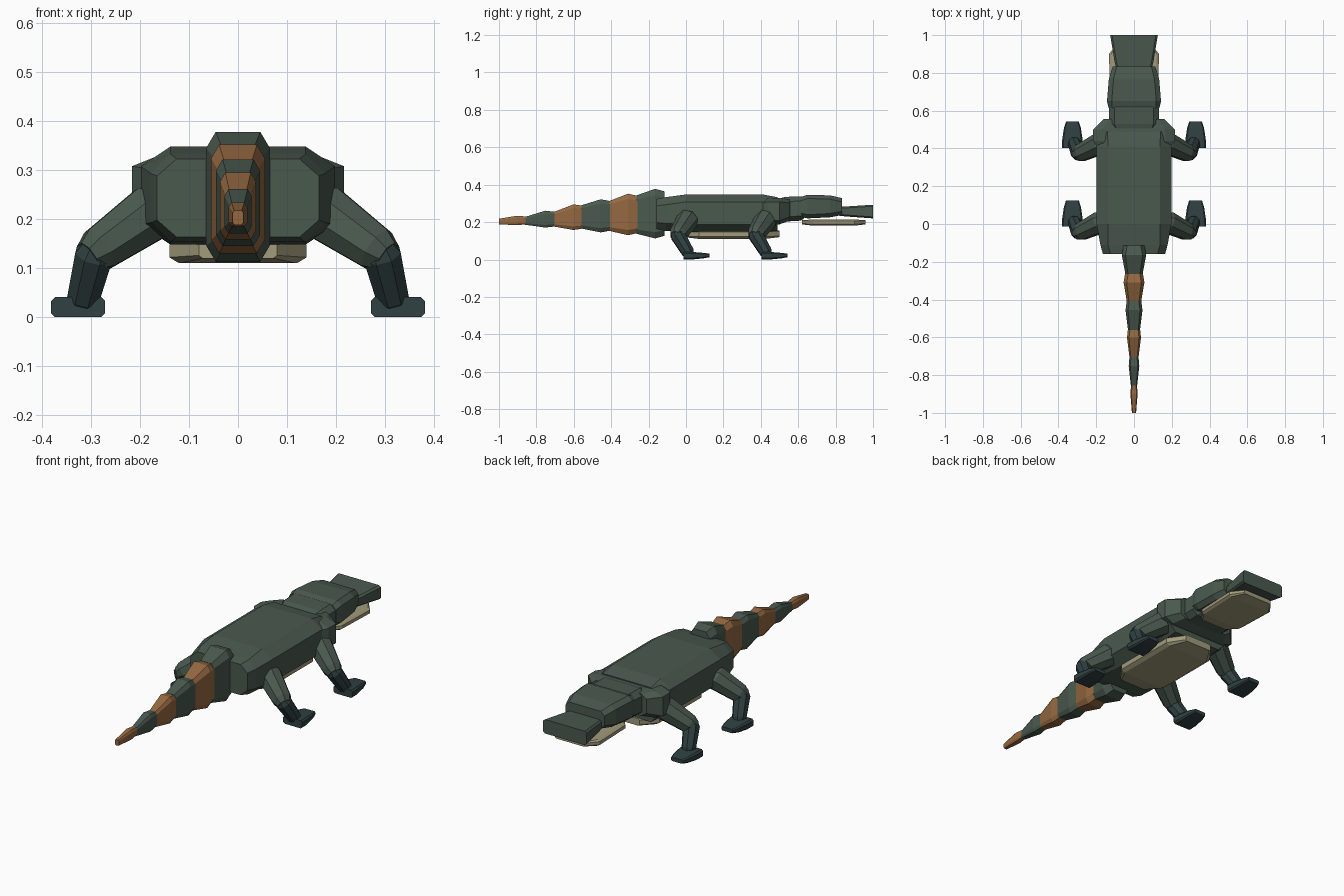
import bpy, bmesh, math
from mathutils import Vector


def material(name, rgb):
    m = bpy.data.materials.new(name)
    m.diffuse_color = (*rgb, 1)
    return m


GREEN = material("moss green", (0.068, 0.100, 0.076))
ORANGE = material("rust orange", (0.30, 0.140, 0.053))
CREAM = material("pale cream", (0.36, 0.325, 0.20))
TEAL = material("dark teal", (0.030, 0.052, 0.055))


def loft(name, rings, mat):
    """Skin a row of equal-sized rings, cap both ends."""
    bm = bmesh.new()
    vs = [[bm.verts.new(p) for p in r] for r in rings]
    n = len(vs[0])
    for a, b in zip(vs, vs[1:]):
        for i in range(n):
            j = (i + 1) % n
            bm.faces.new((a[i], a[j], b[j], b[i]))
    bm.faces.new(vs[0])
    bm.faces.new(vs[-1])
    bmesh.ops.recalc_face_normals(bm, faces=bm.faces[:])
    me = bpy.data.meshes.new(name)
    bm.to_mesh(me)
    bm.free()
    me.materials.append(mat)
    ob = bpy.data.objects.new(name, me)
    bpy.context.collection.objects.link(ob)
    return ob


def octagon(y, w, lo, hi, cx, cz, x0=0):
    """Chamfered rectangle across y: half width w, corner cuts cx, cz."""
    pts = [(w, lo + cz), (w, hi - cz), (w - cx, hi), (cx - w, hi),
           (-w, hi - cz), (-w, lo + cz), (cx - w, lo), (w - cx, lo)]
    return [(x0 + x, y, z) for x, z in pts]


def block(name, sections, mat, x0=0):
    return loft(name, [octagon(*s, x0) for s in sections], mat)


def limb(name, a, b, ra, rb, mat):
    """Eight-sided tapered limb with shrunken ends."""
    a, b = Vector(a), Vector(b)
    d = (b - a).normalized()
    u = d.cross(Vector((0, 1, 0))).normalized()
    v = d.cross(u)
    rings = []
    for t, k in ((0, 0.7), (0.15, 1), (0.85, 1), (1, 0.75)):
        c, r = a.lerp(b, t), (ra + (rb - ra) * t) * k
        rings.append([c + r * (u * math.cos(q) + v * math.sin(q))
                      for q in (math.pi / 8 + i * math.pi / 4 for i in range(8))])
    return loft(name, rings, mat)


# torso
block("body", [
    (-0.158, 0.165, 0.165, 0.325, 0.04, 0.035),
    (-0.11, 0.178, 0.155, 0.335, 0.04, 0.04),
    (0.00, 0.198, 0.150, 0.35, 0.06, 0.04),
    (0.41, 0.198, 0.150, 0.35, 0.06, 0.04),
    (0.49, 0.18, 0.155, 0.335, 0.04, 0.04)], GREEN)
block("shoulders", [
    (0.40, 0.19, 0.19, 0.325, 0.05, 0.02),
    (0.44, 0.216, 0.19, 0.33, 0.05, 0.02),
    (0.50, 0.216, 0.19, 0.33, 0.05, 0.02),
    (0.555, 0.16, 0.21, 0.325, 0.03, 0.02)], GREEN)
block("belly_plate", [
    (-0.01, 0.08, 0.122, 0.158, 0.008, 0.006),
    (0.07, 0.14, 0.112, 0.162, 0.02, 0.012),
    (0.42, 0.14, 0.112, 0.162, 0.02, 0.012),
    (0.50, 0.08, 0.122, 0.158, 0.008, 0.006)], CREAM)

# neck and head
block("neck", [
    (0.49, 0.12, 0.22, 0.325, 0.03, 0.025),
    (0.53, 0.133, 0.205, 0.337, 0.03, 0.025),
    (0.615, 0.133, 0.21, 0.34, 0.03, 0.025),
    (0.64, 0.12, 0.23, 0.33, 0.03, 0.02)], GREEN)
block("head", [
    (0.615, 0.135, 0.23, 0.337, 0.02, 0.02),
    (0.65, 0.143, 0.222, 0.348, 0.025, 0.02),
    (0.77, 0.133, 0.228, 0.345, 0.025, 0.02),
    (0.835, 0.112, 0.24, 0.33, 0.02, 0.02)], GREEN)
block("snout", [
    (0.82, 0.093, 0.236, 0.284, 0.01, 0.008),
    (0.86, 0.103, 0.232, 0.286, 0.01, 0.008),
    (1.00, 0.126, 0.222, 0.295, 0.01, 0.008)], GREEN)
block("lower_jaw", [
    (0.62, 0.08, 0.190, 0.213, 0.006, 0.005),
    (0.68, 0.125, 0.183, 0.216, 0.012, 0.008),
    (0.90, 0.133, 0.183, 0.216, 0.012, 0.008),
    (0.96, 0.085, 0.190, 0.213, 0.006, 0.005)], CREAM)

# tail: start y, end y, half widths and heights at bulge and at tip
TAIL = [
    (-0.115, -0.265, 0.065, 0.115, 0.380, 0.045, 0.14, 0.345),
    (-0.26, -0.41, 0.055, 0.132, 0.354, 0.038, 0.155, 0.315),
    (-0.405, -0.56, 0.045, 0.147, 0.324, 0.032, 0.168, 0.292),
    (-0.55, -0.705, 0.037, 0.160, 0.297, 0.024, 0.178, 0.257),
    (-0.70, -0.86, 0.028, 0.173, 0.263, 0.016, 0.188, 0.230),
    (-0.855, -1.00, 0.019, 0.186, 0.236, 0.011, 0.190, 0.220)]
for i, (ya, yb, w, lo, hi, w2, lo2, hi2) in enumerate(TAIL):
    s = w * 0.3
    y1 = ya + (yb - ya) * 0.33
    block(f"tail_segment_{i + 1}", [
        (ya, w * 0.85, lo + s * 0.7, hi - s * 0.7, s, s * 1.5),
        (y1, w, lo, hi, s, s * 1.7),
        (yb, w2, lo2, hi2, w2 * 0.3, w2 * 0.5)],
        ORANGE if i % 2 else GREEN)

# legs
for pair, dy in (("hind", 0), ("front", 0.417)):
    for side, s in (("right", 1), ("left", -1)):
        n = f"{pair}_{side}_"
        limb(n + "upper_leg", (s * 0.155, 0.02 + dy, 0.23),
             (s * 0.305, -0.052 + dy, 0.125), 0.064, 0.046, GREEN)
        limb(n + "lower_leg", (s * 0.288, -0.055 + dy, 0.15),
             (s * 0.32, 0.022 + dy, 0.022), 0.043, 0.034, TEAL)
        block(n + "foot", [
            (-0.014 + dy, 0.055, 0.002, 0.043, 0.008, 0.008),
            (0.03 + dy, 0.054, 0.002, 0.043, 0.008, 0.008),
            (0.09 + dy, 0.045, 0.008, 0.038, 0.006, 0.006),
            (0.125 + dy, 0.034, 0.014, 0.034, 0.006, 0.005)],
            TEAL, s * 0.326)

# rest the feet exactly on the ground
for ob in bpy.data.objects:
    ob.location.z -= 0.002
